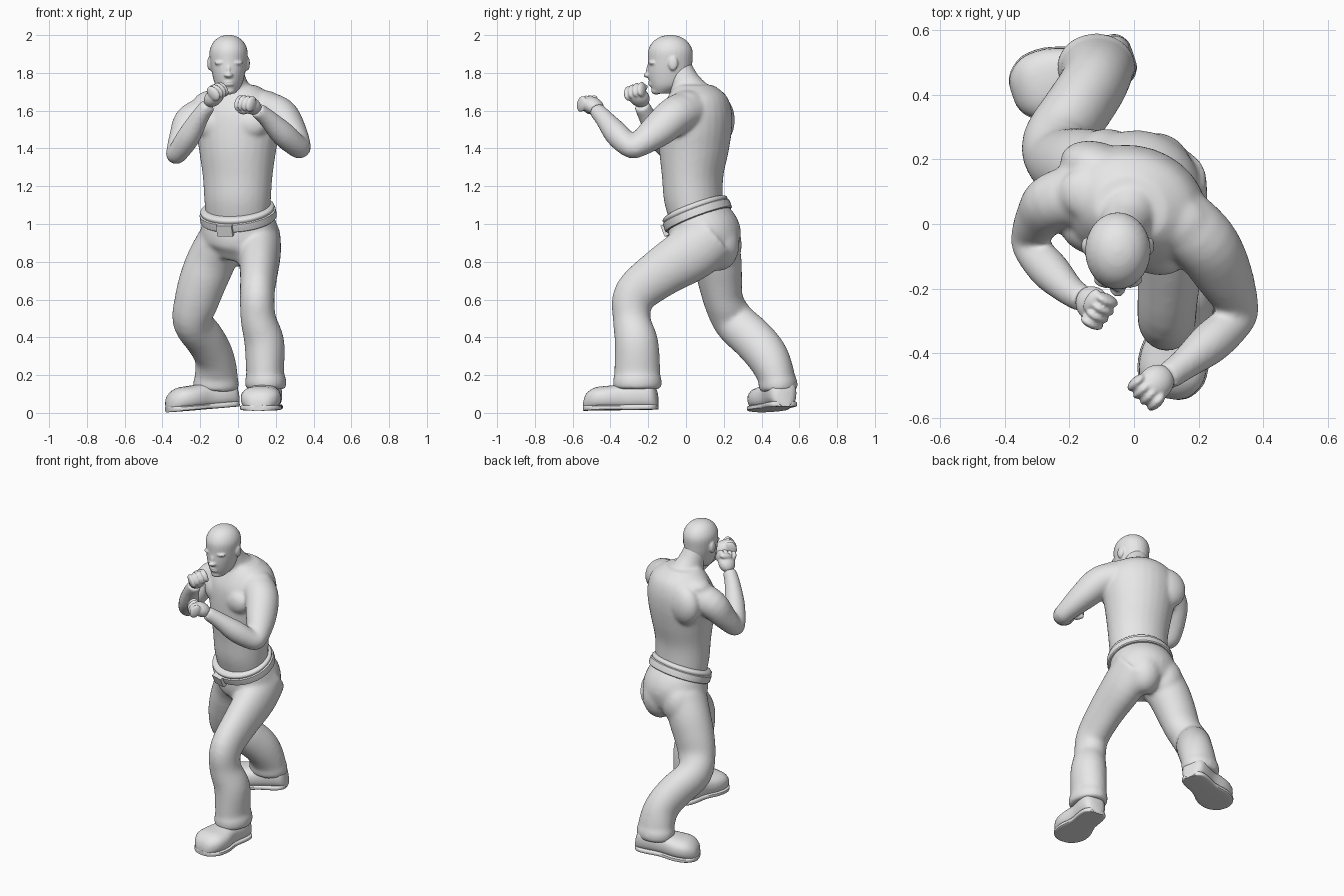
import bpy, bmesh, math
from mathutils import Matrix, Vector

cube = bpy.data.objects.get("Cube")
if cube:
    bpy.data.objects.remove(cube, do_unlink=True)

GREY = (0.8, 0.8, 0.8, 1.0)
grey = bpy.data.materials.new("plain_grey")
grey.use_nodes = True
grey.diffuse_color = GREY
for node in grey.node_tree.nodes:
    if node.type == 'BSDF_PRINCIPLED':
        node.inputs["Base Color"].default_value = GREY

UP = Vector((0, 0, 1))
SIDE = Vector((1, 0, 0))
FACING = Vector((-0.3, -0.95, 0)).normalized()      # direction the chest faces
CHEST_SIDE = UP.cross(FACING)                       # towards the model's left


def spline(rows, steps):
    """Catmull-Rom interpolation of whole rows (position and radii together)."""
    rows = [Vector(r) for r in rows]
    out = []
    for i in range(len(rows) - 1):
        p1, p2 = rows[i], rows[i + 1]
        p0, p3 = rows[max(i - 1, 0)], rows[min(i + 2, len(rows) - 1)]
        for s in range(steps):
            t = s / steps
            m1, m2 = (p2 - p0) / 2, (p3 - p1) / 2
            out.append(p1 + m1 * t + (3 * (p2 - p1) - 2 * m1 - m2) * t ** 2
                       + (2 * (p1 - p2) + m1 + m2) * t ** 3)
    return out + [rows[-1]]


def loft(bm, rows, side=SIDE, axis=None, square=2.0, steps=4, count=28):
    """Skin rows of (x, y, z, half width, half depth) with rounded sections."""
    rows = spline(rows, steps)
    centres = [Vector(r[:3]) for r in rows]
    rings = []
    for i, row in enumerate(rows):
        last = min(i + 1, len(rows) - 1)
        t = (axis or centres[last] - centres[max(i - 1, 0)]).normalized()
        u = (side - t * side.dot(t)).normalized()
        v = t.cross(u)
        ring = []
        for j in range(count):
            a = math.tau * j / count
            c, s = math.cos(a), math.sin(a)
            c = math.copysign(abs(c) ** (2 / square), c)
            s = math.copysign(abs(s) ** (2 / square), s)
            ring.append(bm.verts.new(centres[i] + u * c * row[3] + v * s * row[4]))
        rings.append(ring)
    for low, high in zip(rings, rings[1:]):
        for j in range(count):
            k = (j + 1) % count
            bm.faces.new((low[j], low[k], high[k], high[j]))
    bm.faces.new(rings[0][::-1])
    bm.faces.new(rings[-1])


def frame(centre, x, y, z, scale):
    turn = Matrix((x, y, z)).transposed().to_4x4()
    return Matrix.Translation(centre) @ turn @ Matrix.Diagonal((*scale, 1))


def blob(bm, centre, radii, axes=(SIDE, Vector((0, 1, 0)), UP)):
    bmesh.ops.create_uvsphere(bm, u_segments=20, v_segments=12, radius=1,
                              matrix=frame(centre, *axes, radii))


def finish(name, bm, voxel=None, smooth=4):
    """Turn the gathered shapes into an object, fused into one skin if asked."""
    bmesh.ops.recalc_face_normals(bm, faces=bm.faces)
    mesh = bpy.data.meshes.new(name)
    bm.to_mesh(mesh)
    bm.free()
    mesh.materials.append(grey)
    obj = bpy.data.objects.new(name, mesh)
    bpy.context.collection.objects.link(obj)
    bpy.ops.object.select_all(action='DESELECT')
    obj.select_set(True)
    bpy.context.view_layer.objects.active = obj
    bpy.ops.object.shade_smooth_by_angle(angle=math.radians(40))
    if voxel:
        fuse = obj.modifiers.new("fuse", 'REMESH')
        fuse.mode = 'VOXEL'
        fuse.voxel_size = voxel
        fuse.use_smooth_shade = True
        soften = obj.modifiers.new("soften", 'SMOOTH')
        soften.factor = 0.5
        soften.iterations = smooth


# Bare upper body: trunk, neck, chest and back muscles, both arms
bm = bmesh.new()
loft(bm, [(0, .06, 1.0, .168, .14), (-.002, .04, 1.12, .178, .154), (-.002, .035, 1.25, .187, .16),
          (-.002, .042, 1.38, .205, .181), (0, .05, 1.5, .225, .19), (0, .055, 1.6, .225, .183),
          (0, .06, 1.68, .185, .15), (-.01, .045, 1.735, .11, .1)], CHEST_SIDE, UP)
loft(bm, [(-.01, .055, 1.66, .1, .1), (-.03, -.005, 1.74, .08, .085),
          (-.05, -.05, 1.84, .07, .075)])
axes = (CHEST_SIDE, -FACING, UP)
trunk = Vector((0, .05, 0))
for s in (-1, 1):
    blob(bm, trunk + CHEST_SIDE * s * .095 + FACING * .118 + UP * 1.53, (.105, .064, .085), axes)
    blob(bm, trunk + CHEST_SIDE * s * .12 + UP * 1.655, (.12, .09, .055), axes)
# the drawn-back shoulder blade
blob(bm, trunk - CHEST_SIDE * .145 - FACING * .085 + UP * 1.55, (.12, .08, .13), axes)

left_arm = [(.12, .03, 1.615, .09, .11), (.215, -.055, 1.575, .1, .105),
            (.275, -.15, 1.495, .086, .094), (.32, -.25, 1.42, .064, .068),
            (.315, -.295, 1.41, .06, .06), (.24, -.365, 1.475, .066, .066),
            (.155, -.435, 1.56, .049, .049), (.1, -.475, 1.605, .042, .044)]
right_arm = [(-.13, .1, 1.6, .09, .1), (-.245, .07, 1.545, .092, .092),
             (-.295, .02, 1.46, .07, .08), (-.325, -.04, 1.38, .055, .06),
             (-.315, -.08, 1.383, .056, .058), (-.26, -.145, 1.465, .062, .062),
             (-.2, -.205, 1.57, .048, .048), (-.155, -.235, 1.63, .041, .042)]
for arm in (left_arm, right_arm):
    top, elbow, wrist = (Vector(arm[i][:3]) for i in (0, 3, -1))
    loft(bm, arm, (elbow - top).cross(wrist - elbow))
finish("upper_body", bm, .01, 12)

# Clenched fists: palm, four curled fingers and a thumb
for name, centre, along, knuckles in (
        ("left_fist", (.06, -.5, 1.632), (-.6, -.6, .4), (.6, -.75, 0)),
        ("right_fist", (-.12, -.255, 1.678), (.55, -.5, .55), (-.35, -.85, -.1))):
    bm = bmesh.new()
    c, d, k = Vector(centre), Vector(along).normalized(), Vector(knuckles)
    k = (k - d * k.dot(d)).normalized()
    n = k.cross(d)
    blob(bm, c - d * .012, (.054, .064, .044), (k, d, n))
    for i in range(4):
        finger = c + k * (i - 1.5) * .029 + d * (.036 - .004 * abs(i - 1.2)) + n * .008
        blob(bm, finger, (.017, .032, .045), (k, d, n))
    blob(bm, c + n * .042 - k * .02 + d * .008, (.04, .02, .018), (k, d, n))
    finish(name, bm, .006, 2)

# Shaven head with brow, eyes, nose, lips and ears
bm = bmesh.new()
loft(bm, [(-.05, -.13, 1.69, .034, .04), (-.05, -.1, 1.73, .068, .088),
          (-.05, -.089, 1.79, .086, .113), (-.05, -.084, 1.86, .098, .118),
          (-.05, -.083, 1.92, .1, .117), (-.05, -.083, 1.965, .079, .092),
          (-.05, -.083, 1.992, .044, .05), (-.05, -.083, 2.001, .006, .006)], SIDE, UP)
face = Vector((-.05, 0, 0))
blob(bm, face + Vector((0, -.202, 1.788)), (.024, .024, .014))
blob(bm, face + Vector((0, -.194, 1.813)), (.012, .018, .034))
blob(bm, face + Vector((0, -.158, 1.705)), (.034, .026, .02))
for z in (1.738, 1.752):
    blob(bm, face + Vector((0, -.182, z)), (.03, .018, .008))
for s in (-1, 1):
    blob(bm, face + Vector((s * .036, -.173, 1.853)), (.04, .026, .013))
    blob(bm, face + Vector((s * .037, -.172, 1.828)), (.018, .016, .009))
    blob(bm, face + Vector((s * .1, -.068, 1.85)), (.013, .026, .038))
finish("head", bm, .006, 3)

# Trousers: hips, forward left leg and trailing right leg
bm = bmesh.new()
loft(bm, [(0, .055, 1.055, .185, .16), (.005, .085, .98, .203, .188),
          (.01, .11, .91, .2, .188), (0, .13, .83, .16, .145)], CHEST_SIDE)
for x, y in ((-.085, .185), (.068, .172)):
    blob(bm, Vector((x, y, .89)), (.11, .112, .14))
left_leg = [(.1, .14, .94, .125, .15), (.113, .035, .85, .115, .15), (.11, -.135, .74, .1, .13),
            (.102, -.27, .625, .092, .115), (.107, -.288, .5, .094, .1),
            (.14, -.262, .37, .106, .116), (.143, -.258, .21, .1, .122),
            (.147, -.258, .13, .1, .12)]
right_leg = [(-.09, .13, .92, .12, .145), (-.14, .165, .81, .13, .13), (-.185, .18, .7, .127, .118),
             (-.22, .2, .59, .118, .105), (-.242, .255, .485, .104, .112),
             (-.175, .355, .39, .104, .115), (-.127, .43, .3, .104, .112),
             (-.115, .475, .2, .114, .1), (-.117, .487, .12, .112, .094)]
for leg in (left_leg, right_leg):
    loft(bm, leg)
    # turned hem at the ankle
    x, y, z, w, d = leg[-1]
    loft(bm, [(x, y, z + h, w + grow, d + grow) for h, grow in
              ((-.005, 0), (.01, .009), (.05, .009), (.07, 0))], steps=2)
finish("trousers", bm, .01, 20)

# Belt tilted down towards the front, with a rolled waistband and a buckle
tilt = Vector((FACING.x * .4, FACING.y * .4, 1)).normalized()
outward = (FACING - tilt * FACING.dot(tilt)).normalized()
across = tilt.cross(outward)
waist = Vector((0, .058, 1.05))
bm = bmesh.new()
loft(bm, [(*(waist + tilt * h), .204 + g, .186 + g) for h, g in
          ((-.03, -.012), (-.026, 0), (.014, 0), (.018, -.008), (.03, -.005), (.04, -.012),
           (.046, -.028))], across, tilt, steps=2, count=48)
finish("belt", bm)

bm = bmesh.new()
spot = waist + outward * .19 - across * .018 - tilt * .014
bmesh.ops.create_cube(bm, size=1, matrix=frame(spot, across, outward, tilt, (.085, .026, .062)))
bm.normal_update()
front = max(bm.faces, key=lambda f: f.normal.dot(outward))
bmesh.ops.inset_region(bm, faces=[front], thickness=.012)
inner = bmesh.ops.extrude_discrete_faces(bm, faces=[front])["faces"]
bmesh.ops.translate(bm, verts=inner[0].verts, vec=outward * -.008)
finish("buckle", bm)

# Boots with flat soles, lofted from heel to toe
for side, heel, toe in (("left", (.165, -.152, .018), (.105, -.54, .012)),
                        ("right", (-.005, .525, .035), (-.375, .4, .004))):
    heel, toe = Vector(heel), Vector(toe)
    along = toe - heel
    cross = UP.cross(along)
    shape = ((0, .04, .09), (.06, .07, .14), (.2, .08, .155), (.42, .08, .14),
             (.65, .104, .13), (.84, .1, .122), (.96, .066, .09), (1, .03, .05))
    bm = bmesh.new()
    loft(bm, [(*(heel + along * t + UP * h / 2), w, h / 2) for t, w, h in shape],
         cross, along, 2.5, 3)
    finish(side + "_boot", bm)
    bm = bmesh.new()
    loft(bm, [(*(heel + along * t + UP * .014), w + .004, .015) for t, w, h in shape],
         cross, along, 5, 3)
    finish(side + "_sole", bm)
